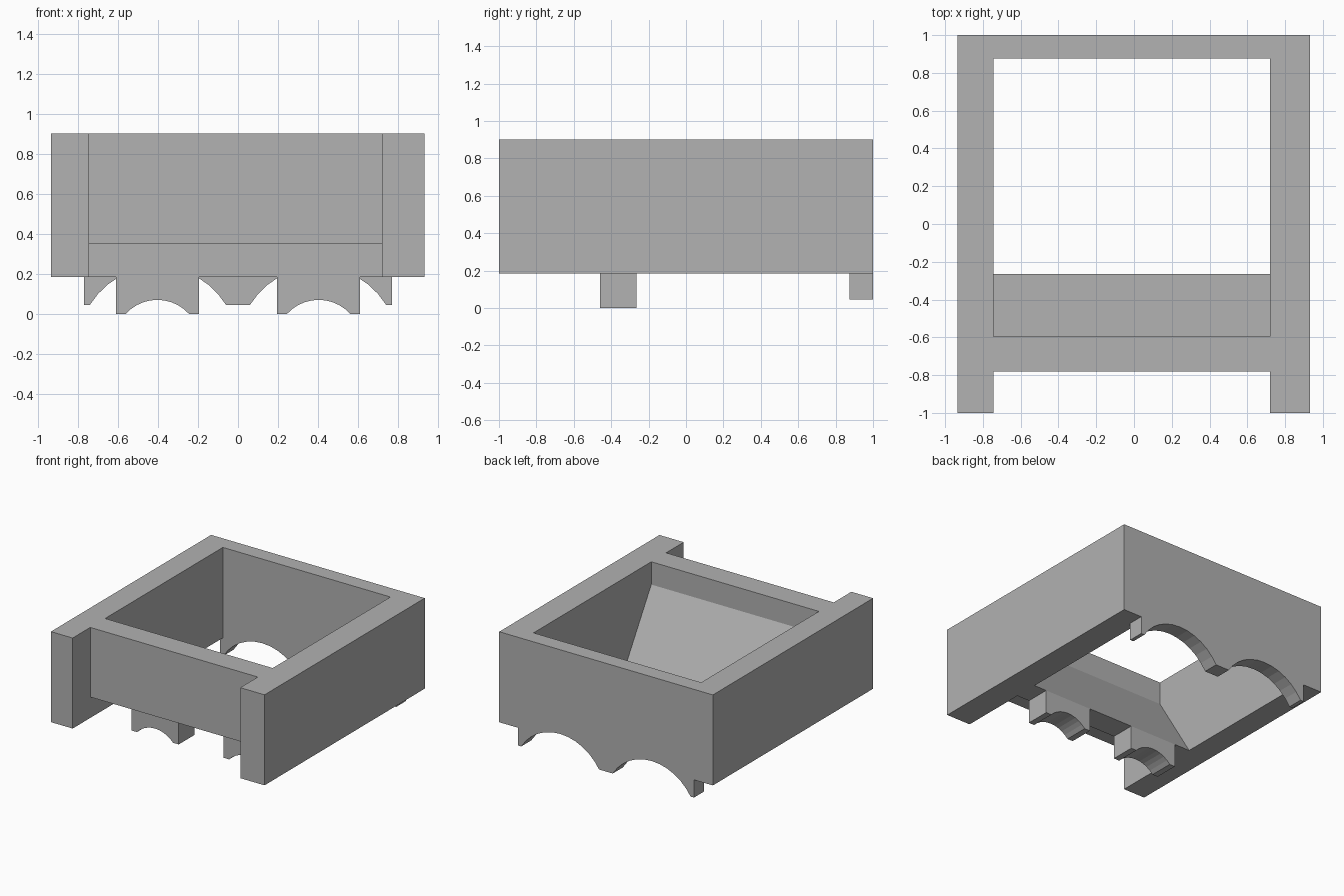
import bpy, bmesh, math
from mathutils import Vector

if "Cube" in bpy.data.objects:
    bpy.data.objects.remove(bpy.data.objects["Cube"], do_unlink=True)

# One plain grey material
grey = bpy.data.materials.new("plain_grey")
grey.use_nodes = True
GREY = (0.445, 0.445, 0.445, 1)
grey.diffuse_color = GREY
grey.node_tree.nodes["Principled BSDF"].inputs["Base Color"].default_value = GREY

TOP, BASE = 0.9, 0.185
LEFT, RIGHT = 0.932, -0.935
IN_LEFT, IN_RIGHT = 0.72, -0.745
BACK_IN = 0.875


def extrude(name, points, direction):
    """Extrude a flat outline along a direction into a closed solid."""
    bm = bmesh.new()
    face = bm.faces.new([bm.verts.new(p) for p in points])
    result = bmesh.ops.extrude_face_region(bm, geom=[face], use_keep_orig=True)
    moved = [v for v in result["geom"] if isinstance(v, bmesh.types.BMVert)]
    bmesh.ops.translate(bm, verts=moved, vec=Vector(direction))
    bmesh.ops.recalc_face_normals(bm, faces=bm.faces)
    mesh = bpy.data.meshes.new(name)
    bm.to_mesh(mesh)
    bm.free()
    mesh.materials.append(grey)
    obj = bpy.data.objects.new(name, mesh)
    bpy.context.collection.objects.link(obj)
    return obj


def arch(center, half, foot, rise, steps):
    """Points of a shallow circular arch, from low x to high x."""
    radius = (half ** 2 + rise ** 2) / (2 * rise)
    sweep = math.asin(half / radius)
    mid = foot + rise - radius
    angles = [sweep * (2 * i / steps - 1) for i in range(steps + 1)]
    return [(center + radius * math.sin(a), mid + radius * math.cos(a)) for a in angles]


# Side walls
for name, x0, x1 in (("left_wall", IN_LEFT, LEFT), ("right_wall", RIGHT, IN_RIGHT)):
    extrude(name, [(x0, -1, BASE), (x1, -1, BASE), (x1, -1, TOP), (x0, -1, TOP)],
            (0, 1 + BACK_IN, 0))

# Back wall with two arches cut between its feet
FOOT = 0.045
outline = [(RIGHT, TOP), (RIGHT, BASE), (-0.77, BASE), (-0.77, FOOT)]
outline += arch(-0.4, 0.34, FOOT, 0.19, 12) + arch(0.4, 0.34, FOOT, 0.19, 12)
outline += [(0.77, FOOT), (0.77, BASE), (LEFT, BASE), (LEFT, TOP)]
extrude("back_wall", [(x, BACK_IN, z) for x, z in outline], (0, 1 - BACK_IN, 0))

# Front panel with sloping inner face and a lowered bar
panel = [(-0.78, 0.35), (-0.78, TOP), (-0.595, TOP), (-0.595, 0.72),
         (-0.265, BASE), (-0.46, BASE), (-0.46, 0.35)]
extrude("front_panel", [(IN_RIGHT, y, z) for y, z in panel], (IN_LEFT - IN_RIGHT, 0, 0))

# Arched legs below the bar
for name, x in (("left_leg", 0.403), ("right_leg", -0.403)):
    outline = [(x - 0.207, BASE), (x - 0.207, 0)]
    outline += arch(x, 0.158, 0, 0.07, 10)
    outline += [(x + 0.207, 0), (x + 0.207, BASE)]
    extrude(name, [(px, -0.46, pz) for px, pz in outline], (0, 0.195, 0))
